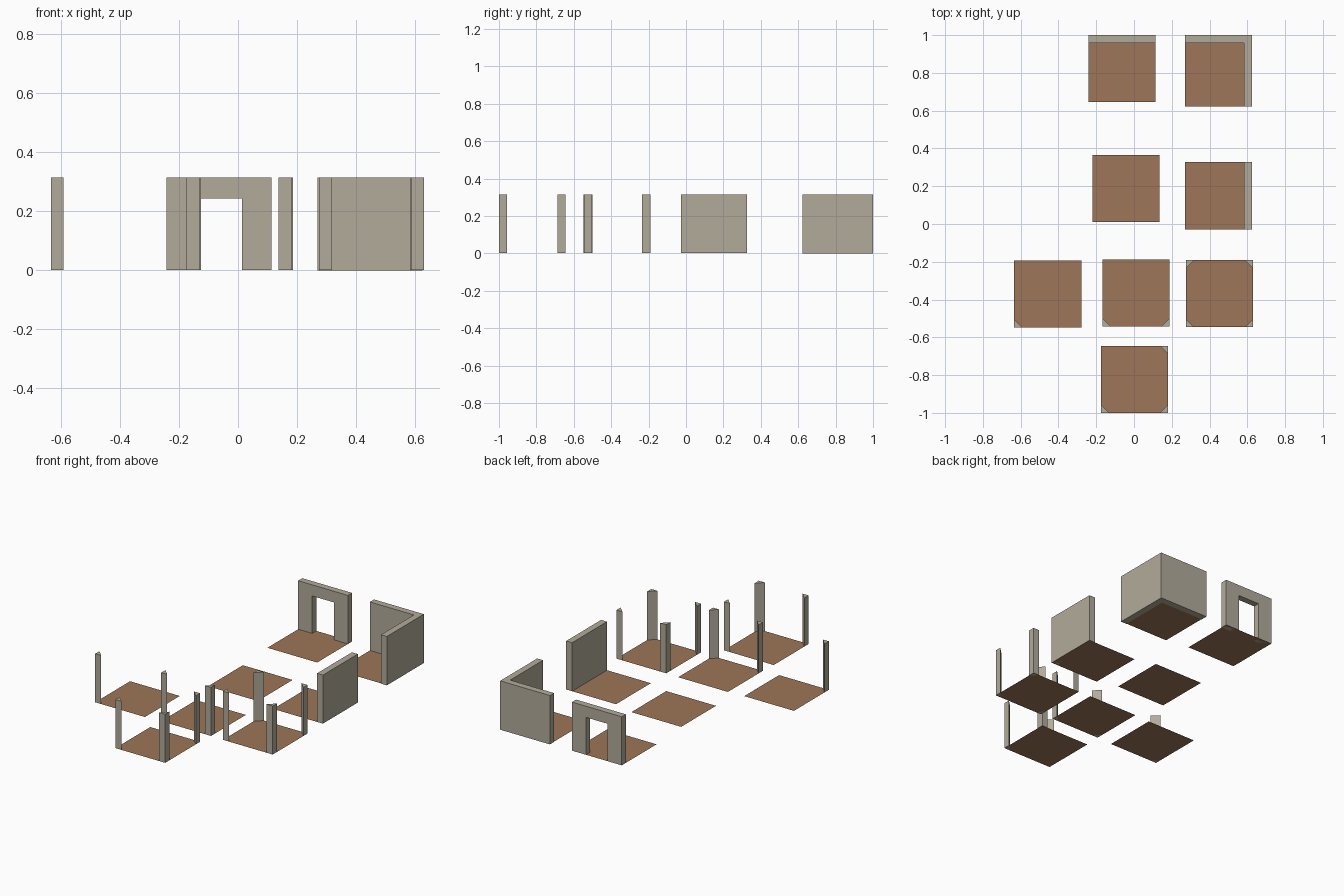
import bpy

if "Cube" in bpy.data.objects:
    bpy.data.objects.remove(bpy.data.objects["Cube"])

TILE, WALL, POST = 0.355, 0.042, 0.043   # tile side, wall thickness, post leg
Z0, Z1 = 0.002, 0.315                    # floor level, wall top


def material(name, rgb):
    m = bpy.data.materials.new(name)
    m.diffuse_color = (*rgb, 1)
    m.use_nodes = True
    m.node_tree.nodes["Principled BSDF"].inputs["Base Color"].default_value = m.diffuse_color
    return m


STONE = material("grey stone", (0.45, 0.41, 0.33))
WOOD = material("brown floor", (0.34, 0.18, 0.10))


def add_mesh(name, verts, faces, mat):
    me = bpy.data.meshes.new(name)
    me.from_pydata(verts, [], faces)
    me.materials.append(mat)
    ob = bpy.data.objects.new(name, me)
    bpy.context.collection.objects.link(ob)


def floor(name, x, y, w=TILE, d=TILE):
    add_mesh(name, [(x, y, Z0), (x + w, y, Z0), (x + w, y + d, Z0), (x, y + d, Z0)],
             [(0, 1, 2, 3)], WOOD)


def prism(name, outline, to_3d, offset):
    """Closed prism: a counter-clockwise outline swept by an offset."""
    n = len(outline)
    a = [to_3d(p) for p in outline]
    b = [tuple(c + o for c, o in zip(v, offset)) for v in a]
    sides = [(i, (i + 1) % n, (i + 1) % n + n, i + n) for i in range(n)]
    add_mesh(name, a + b, [tuple(reversed(range(n))), tuple(range(n, 2 * n))] + sides, STONE)


def upright(name, outline, z0=Z0, z1=Z1):
    prism(name, outline, lambda p: (p[0], p[1], z0), (0, 0, z1 - z0))


def post(name, x, y, sx, sy):
    """Triangular corner post, legs pointing into the tile along sx, sy."""
    pts = [(x, y), (x + sx * POST, y), (x, y + sy * POST)]
    upright(name, pts if sx * sy > 0 else pts[::-1])


# Floor tiles with corner posts: (x, y, corners)
post_tiles = {
    "one_post": (-0.634, -0.549, ["sw"]),
    "two_post": (-0.168, -0.542, ["sw", "se"]),
    "four_post": (0.275, -0.546, ["sw", "se", "nw", "ne"]),
    "three_post": (-0.174, -1.0, ["sw", "se", "ne"]),
}
for name, (x, y, corners) in post_tiles.items():
    floor(name + "_floor", x, y)
    for c in corners:
        n, e = c[0] == "n", c[1] == "e"
        post(f"{name}_post_{c}", x + TILE * e, y + TILE * n, -1 if e else 1, -1 if n else 1)

# Plain floor tile
floor("plain_floor", -0.221, 0.01)

# Tile with a single side wall
x, y = 0.27, -0.028
floor("side_wall_floor", x, y)
xr = x + TILE
upright("side_wall", [(xr - WALL, y), (xr, y), (xr, y + TILE), (xr - WALL, y + TILE)])

# Corner tile with an L-shaped wall
y, yt = 0.623, 1.0
floor("corner_floor", x, y, TILE - WALL, yt - WALL - y)
upright("corner_wall", [(xr - WALL, y), (xr, y), (xr, yt), (x, yt),
                        (x, yt - WALL), (xr - WALL, yt - WALL)], 0)

# Doorway tile
x, y = -0.242, 0.645
floor("doorway_floor", x, y)
l, r, top = x + 0.1, x + TILE - 0.1, 0.243
arch = [(x, Z0), (l, Z0), (l, top), (r, top), (r, Z0), (x + TILE, Z0), (x + TILE, Z1), (x, Z1)]
prism("doorway_wall", arch, lambda p: (p[0], yt, p[1]), (0, -WALL, 0))
